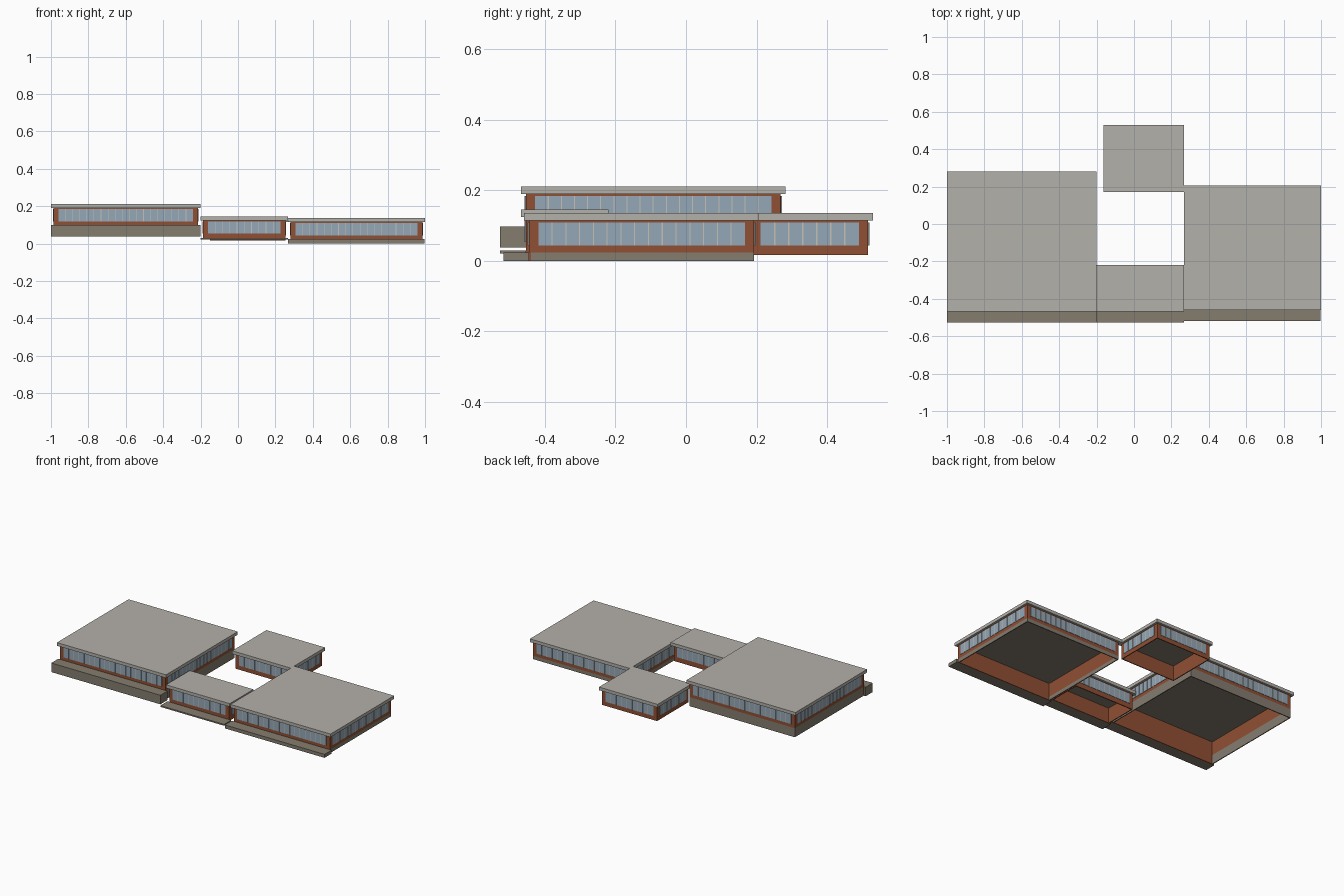
import bpy
import bmesh
from mathutils import Vector

cube = bpy.data.objects.get("Cube")
if cube:
    bpy.data.objects.remove(cube, do_unlink=True)


def material(name, rgb):
    m = bpy.data.materials.new(name)
    m.use_nodes = True
    m.diffuse_color = (*rgb, 1)
    bsdf = next(n for n in m.node_tree.nodes if n.type == 'BSDF_PRINCIPLED')
    bsdf.inputs["Base Color"].default_value = (*rgb, 1)
    return m


ROOF = material("pale concrete", (0.456, 0.44, 0.402))
STONE = material("taupe stone", (0.231, 0.202, 0.159))
BRICK = material("red brick", (0.28, 0.08, 0.034))
GLASS = material("blue glass", (0.296, 0.386, 0.474))
FRAME = material("cream frame", (0.578, 0.527, 0.456))


def boxes(name, mat, spans):
    """One object made of boxes, each given by two opposite corners."""
    bm = bmesh.new()
    for lo, hi in spans:
        lo, hi = Vector(lo), Vector(hi)
        made = bmesh.ops.create_cube(bm, size=1)["verts"]
        bmesh.ops.scale(bm, vec=hi - lo, verts=made)
        bmesh.ops.translate(bm, vec=(lo + hi) / 2, verts=made)
    mesh = bpy.data.meshes.new(name)
    bm.to_mesh(mesh)
    bm.free()
    mesh.materials.append(mat)
    obj = bpy.data.objects.new(name, mesh)
    bpy.context.collection.objects.link(obj)
    return obj


OVERHANG = 0.014
WALL = 0.006
POST = 0.026
SPACING = 0.038


def wall_spans(x0, x1, y0, y1, z0, z1, sides):
    """Thin walls on the chosen sides of a rectangle."""
    t = WALL
    strips = {
        "front": ((x0, y0), (x1, y0 + t)),
        "back": ((x0, y1 - t), (x1, y1)),
        "right": ((x0, y0 + t), (x0 + t, y1 - t)),
        "left": ((x1 - t, y0 + t), (x1, y1 - t)),
    }
    return [((*strips[s][0], z0), (*strips[s][1], z1)) for s in sides]


def pavilion(name, x0, x1, y0, y1, bottom, sill, top, base=False):
    """Flat-roofed block, open below, with a window band on every side."""
    boxes(name + "_roof", ROOF, [((x0, y0, top), (x1, y1, top + 0.021))])
    x0, x1, y0, y1 = x0 + OVERHANG, x1 - OVERHANG, y0 + OVERHANG, y1 - OVERHANG
    boxes(name + "_ceiling", STONE,
          [((x0 + WALL, y0 + WALL, top - 0.002), (x1 - WALL, y1 - WALL, top))])

    # brick walls, standing on a stone base except at the front
    others = ("back", "left", "right")
    spans = wall_spans(x0, x1, y0, y1, bottom, top, ["front"])
    spans += wall_spans(x0, x1, y0, y1, sill if base else bottom, top, others)
    boxes(name + "_walls", BRICK, spans)
    if base:
        boxes(name + "_base", STONE,
              wall_spans(x0, x1, y0, y1, bottom, sill, others))

    # window bands and their mullions
    panes, bars = [], []
    g0, g1 = top - 0.071, top - 0.006
    for axis, a, b, planes in ((0, x0, x1, (y0, y1)), (1, y0, y1, (x0, x1))):
        a, b = a + POST, b - POST
        count = max(2, round((b - a) / SPACING))
        for plane, out in zip(planes, (-1, 1)):
            def span(u0, u1, depth):
                v0, v1 = sorted((plane, plane + out * depth))
                if axis == 0:
                    return ((u0, v0, g0), (u1, v1, g1))
                return ((v0, u0, g0), (v1, u1, g1))
            panes.append(span(a, b, 0.002))
            for i in range(1, count):
                u = a + (b - a) * i / count
                bars.append(span(u - 0.0015, u + 0.0015, 0.004))
    boxes(name + "_windows", GLASS, panes)
    boxes(name + "_mullions", FRAME, bars)


def terrace(name, x0, x1, y0, y1, z0, z1):
    boxes(name + "_terrace", STONE, [((x0, y0, z0), (x1, y1, z1))])


# the four blocks around the courtyard
pavilion("right_hall", -1, -0.2, -0.468, 0.282, 0.038, 0.098, 0.19, base=True)
pavilion("left_hall", 0.267, 1, -0.459, 0.207, 0, 0.023, 0.115, base=True)
pavilion("front_link", -0.2, 0.267, -0.468, -0.22, 0.021, 0.03, 0.124)
pavilion("rear_room", -0.163, 0.267, 0.172, 0.53, 0.016, 0.016, 0.115)

# stepped terraces along the front
terrace("right_hall", -1, -0.2, -0.527, -0.454, 0.038, 0.098)
terrace("front_link", -0.2, 0.267, -0.527, -0.454, 0.021, 0.03)
terrace("left_hall", 0.267, 0.997, -0.518, -0.445, 0, 0.023)
